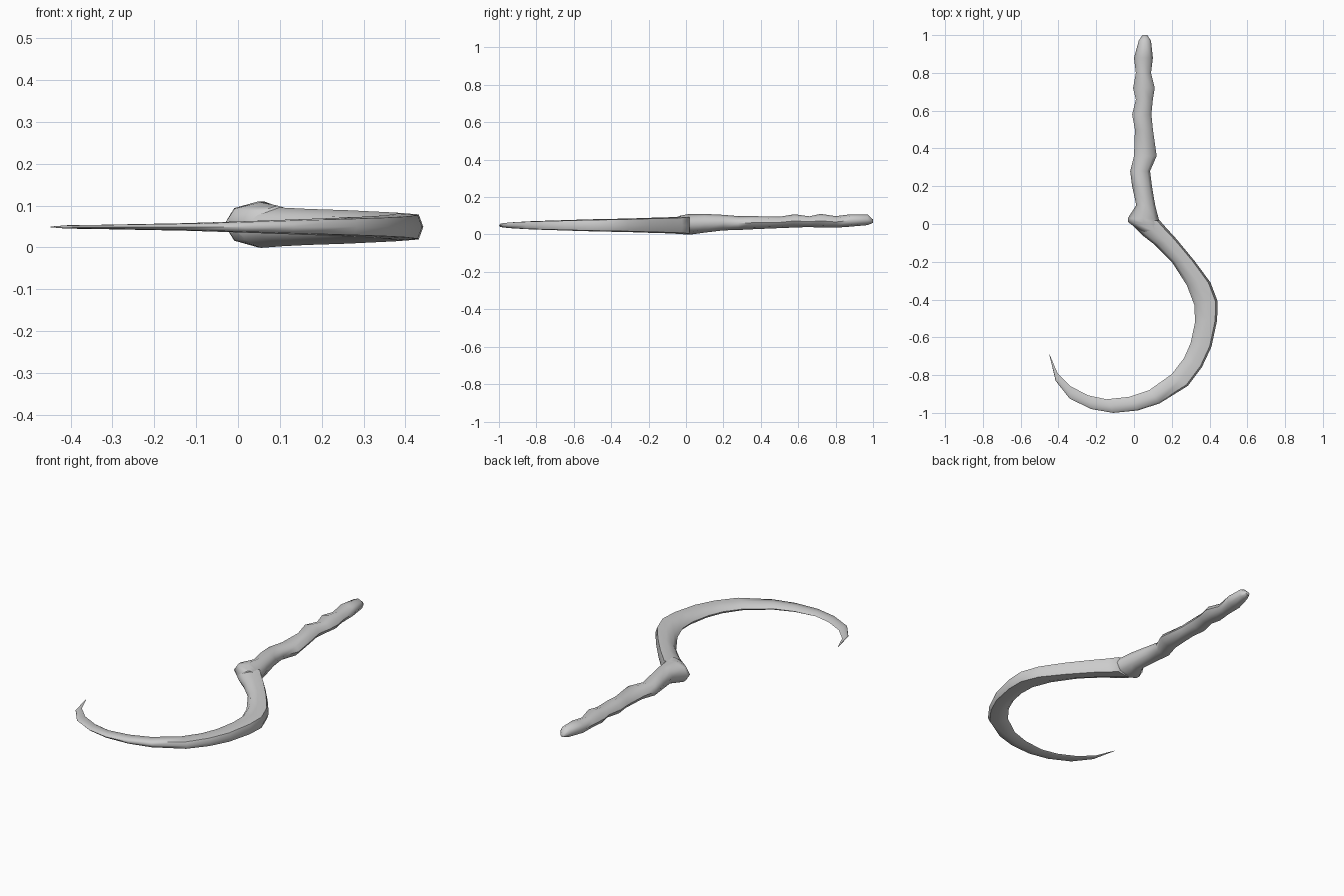
import bpy, bmesh, math
from mathutils import Vector


def loft(name, rings, section):
    """Skin a tube; each ring is (left xy, right xy, low z, high z)."""
    bm = bmesh.new()
    loops = []
    for a, b, lo, hi in rings:
        a, b = Vector(a), Vector(b)
        mid, half = (lo + hi) / 2, (hi - lo) / 2
        loop = []
        for t, h in section:
            p = a.lerp(b, t)
            loop.append(bm.verts.new((p.x, p.y, mid + h * half)))
        loops.append(loop)
    n = len(section)
    for l0, l1 in zip(loops, loops[1:]):
        for i in range(n):
            j = (i + 1) % n
            bm.faces.new((l0[i], l0[j], l1[j], l1[i]))
    bm.faces.new(loops[0])
    bm.faces.new(loops[-1])
    bmesh.ops.recalc_face_normals(bm, faces=bm.faces)
    me = bpy.data.meshes.new(name)
    bm.to_mesh(me)
    bm.free()
    ob = bpy.data.objects.new(name, me)
    bpy.context.collection.objects.link(ob)
    bpy.ops.object.select_all(action='DESELECT')
    ob.select_set(True)
    bpy.context.view_layer.objects.active = ob
    bpy.ops.object.shade_smooth_by_angle(angle=math.radians(60))
    return ob


# Gnarled handle: y, left x, right x, low z, high z
handle = [
    (1.00, 0.045, 0.07, 0.062, 0.08),
    (0.97, 0.025, 0.09, 0.05, 0.108),
    (0.88, 0.00, 0.10, 0.042, 0.108),
    (0.80, 0.01, 0.09, 0.036, 0.098),
    (0.72, -0.005, 0.11, 0.036, 0.11),
    (0.66, 0.01, 0.10, 0.04, 0.097),
    (0.58, -0.01, 0.092, 0.037, 0.108),
    (0.50, 0.005, 0.10, 0.034, 0.095),
    (0.36, 0.00, 0.12, 0.028, 0.098),
    (0.28, -0.02, 0.085, 0.024, 0.098),
    (0.20, -0.01, 0.095, 0.022, 0.105),
    (0.10, 0.012, 0.112, 0.01, 0.11),
    (0.03, -0.033, 0.13, 0.0, 0.11),
]
octagon = [(0.5 - 0.5 * math.cos(k * math.pi / 4), math.sin(k * math.pi / 4))
           for k in range(8)]
rings = [((xl, y), (xr, y), lo, hi) for y, xl, xr, lo, hi in handle]
rings.append(((-0.033, 0.012), (0.14, 0.0), 0.002, 0.108))
rings.append(((0.04, -0.045), (0.15, -0.02), 0.012, 0.1))
loft("handle", rings, octagon)

# Hooked blade: inner x, y, outer x, y, half thickness
blade = [
    (-0.025, 0.01, 0.135, 0.02, 0.05),
    (0.045, -0.06, 0.17, -0.02, 0.046),
    (0.11, -0.11, 0.225, -0.08, 0.043),
    (0.20, -0.20, 0.32, -0.195, 0.04),
    (0.28, -0.325, 0.405, -0.31, 0.036),
    (0.32, -0.43, 0.443, -0.41, 0.034),
    (0.323, -0.52, 0.44, -0.51, 0.032),
    (0.30, -0.63, 0.41, -0.65, 0.028),
    (0.265, -0.71, 0.36, -0.757, 0.025),
    (0.20, -0.795, 0.285, -0.857, 0.022),
    (0.08, -0.88, 0.135, -0.95, 0.017),
    (-0.025, -0.915, 0.02, -0.987, 0.013),
    (-0.145, -0.928, -0.11, -1.0, 0.009),
    (-0.24, -0.908, -0.225, -0.98, 0.007),
    (-0.335, -0.86, -0.34, -0.925, 0.005),
    (-0.405, -0.79, -0.415, -0.83, 0.004),
    (-0.446, -0.692, -0.448, -0.692, 0.001),
]
half = [(0.14, 0.62), (0.5, 1.0), (0.91, 0.88)]
section = [(0, 0)] + half + [(1, 0)] + [(t, -h) for t, h in reversed(half)]
loft("blade", [((a, b), (c, d), 0.049 - h, 0.049 + h)
               for a, b, c, d, h in blade], section)
